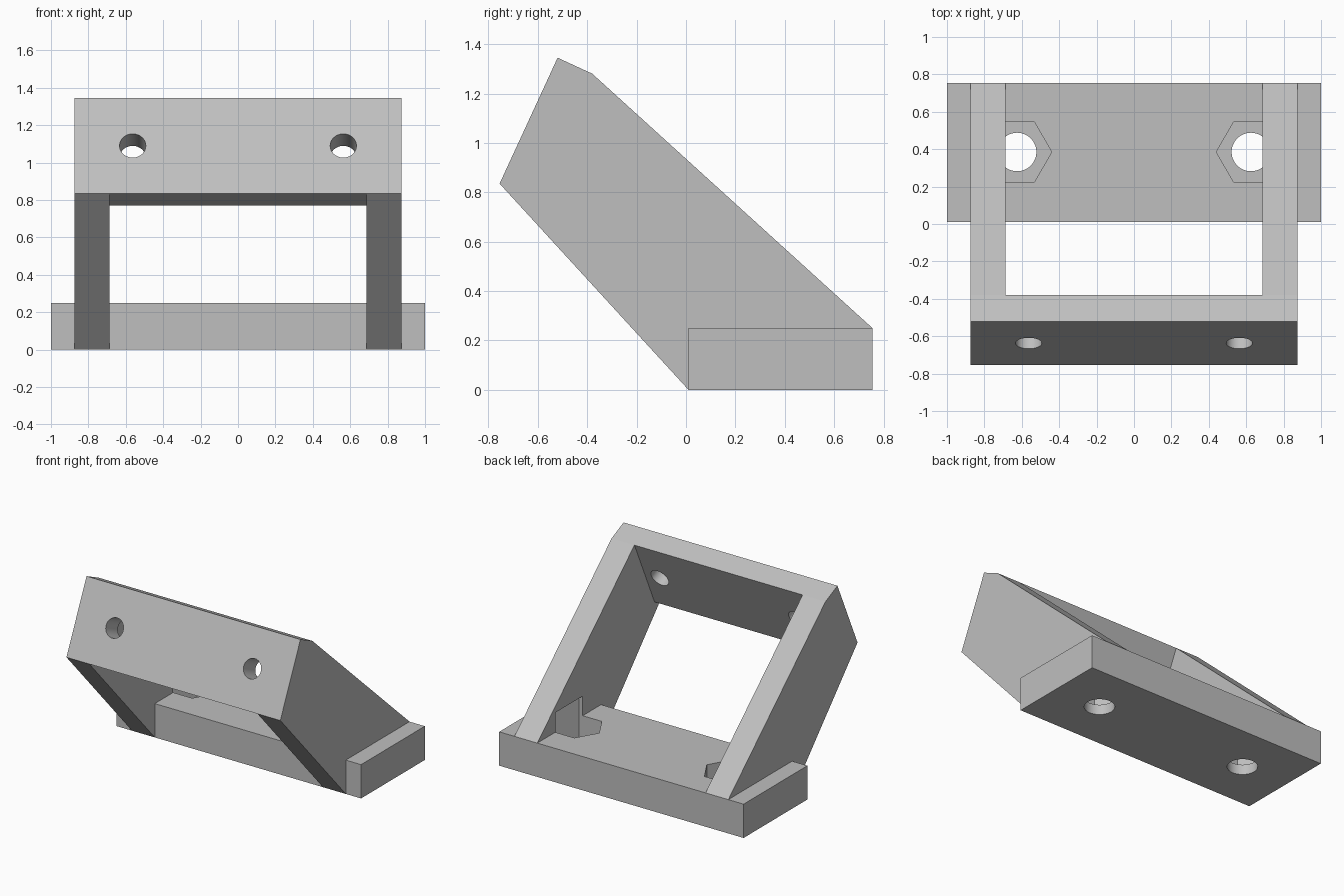
import bpy, bmesh, math
from mathutils import Vector

cube = bpy.data.objects.get("Cube")
if cube:
    bpy.data.objects.remove(cube, do_unlink=True)

grey = bpy.data.materials.new("light grey")
grey.use_nodes = True
colour = (0.52, 0.52, 0.52, 1)
grey.diffuse_color = colour
grey.node_tree.nodes["Principled BSDF"].inputs["Base Color"].default_value = colour


def finish(bm, name):
    bmesh.ops.recalc_face_normals(bm, faces=bm.faces)
    mesh = bpy.data.meshes.new(name)
    bm.to_mesh(mesh)
    bm.free()
    mesh.materials.append(grey)
    obj = bpy.data.objects.new(name, mesh)
    bpy.context.collection.objects.link(obj)
    return obj


def prism(name, profile, half_width):
    """Extrude a (y, z) outline symmetrically along x."""
    bm = bmesh.new()
    face = bm.faces.new([bm.verts.new((-half_width, y, z)) for y, z in profile])
    out = bmesh.ops.extrude_face_region(bm, geom=[face])
    verts = [v for v in out["geom"] if isinstance(v, bmesh.types.BMVert)]
    bmesh.ops.translate(bm, verts=verts, vec=(2 * half_width, 0, 0))
    return finish(bm, name)


def rod(name, sides, radius, centre, axis, length):
    """Regular prism centred on a point and pointing along an axis."""
    bm = bmesh.new()
    bmesh.ops.create_cone(bm, cap_ends=True, segments=sides, radius1=radius,
                          radius2=radius, depth=length)
    obj = finish(bm, name)
    turn = Vector((0, 0, 1)).rotation_difference(Vector(axis)).to_matrix()
    for v in obj.data.vertices:
        v.co = turn @ v.co + Vector(centre)
    return obj


def combine(target, tool, operation):
    mod = target.modifiers.new(operation.lower(), "BOOLEAN")
    mod.operation = operation
    mod.solver = "EXACT"
    mod.object = tool
    bpy.context.view_layer.objects.active = target
    bpy.ops.object.modifier_apply(modifier=mod.name)
    bpy.data.objects.remove(tool, do_unlink=True)


# Leaning frame: two side arms joined by a tilted plate
front_low, front_top = Vector((-0.755, 0.835)), Vector((-0.52, 1.345))
up = (front_top - front_low).normalized()
inward = Vector((up.y, -up.x))
thickness = 0.154
back_top = front_top + inward * thickness
back_low = front_low + inward * thickness
bracket = prism("angled_bracket", [(0.01, 0), (0.755, 0.25), back_top,
                                   front_top, front_low], 0.875)

# Opening between the arms, leaving the plate rectangular
opening = [back_top + up * 0.2, back_low, front_low - inward * thickness,
           (-0.9, -0.3), (1, -0.3), (1, 1.5)]
combine(bracket, prism("opening_cutter", opening, 0.688), "DIFFERENCE")

# Base slab
slab = prism("base_slab", [(0.01, 0), (0.755, 0), (0.755, 0.25), (0.01, 0.25)], 1)
combine(bracket, slab, "UNION")

plate_mid = (front_low + front_top) / 2
for side in (-1, 1):
    # Tilted plate hole
    combine(bracket, rod("plate_hole_cutter", 48, 0.07,
                         (side * 0.563, plate_mid.x, plate_mid.y),
                         (0, inward.x, inward.y), 0.5), "DIFFERENCE")
    # Base screw hole with hexagonal nut pocket
    combine(bracket, rod("base_hole_cutter", 48, 0.103, (side * 0.625, 0.385, 0.1),
                         (0, 0, 1), 0.4), "DIFFERENCE")
    pocket = rod("nut_pocket_cutter", 6, 0.185, (0, 0, 0), (0, 0, 1), 0.32)
    # Point one corner of the hexagon along x
    first = max(pocket.data.vertices, key=lambda v: v.co.x).co
    angle = -math.atan2(first.y, first.x)
    for v in pocket.data.vertices:
        x, y = v.co.x, v.co.y
        v.co.x = x * math.cos(angle) - y * math.sin(angle) + side * 0.625
        v.co.y = x * math.sin(angle) + y * math.cos(angle) + 0.385
        v.co.z += 0.235
    combine(bracket, pocket, "DIFFERENCE")

# Smooth hole walls, crisp edges
bpy.ops.object.select_all(action="DESELECT")
bracket.select_set(True)
bpy.context.view_layer.objects.active = bracket
bpy.ops.object.shade_smooth_by_angle(angle=math.radians(25))
